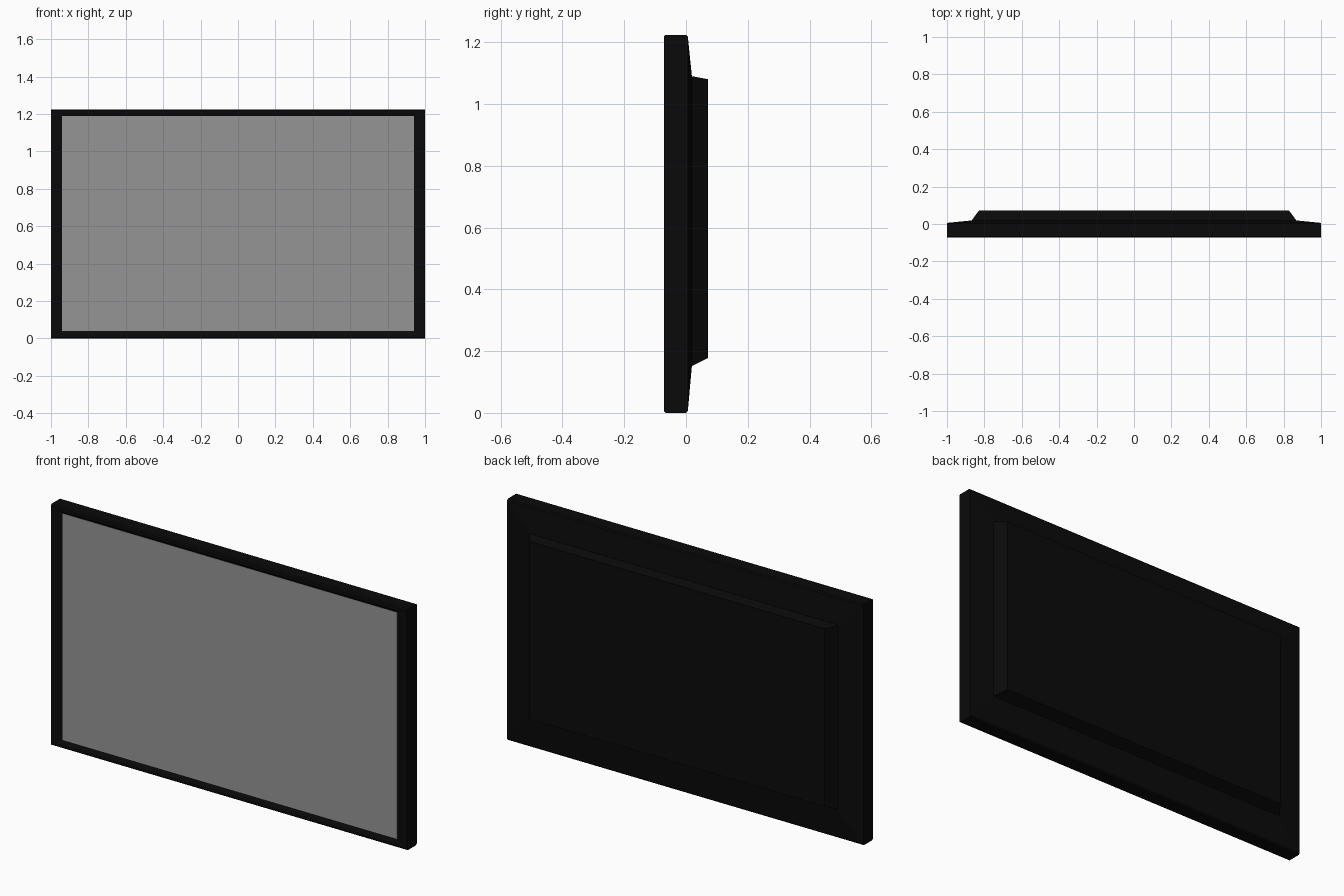
import bpy, bmesh

if "Cube" in bpy.data.objects:
    bpy.data.objects.remove(bpy.data.objects["Cube"])


def material(name, c):
    m = bpy.data.materials.new(name)
    m.diffuse_color = (c, c, c, 1)
    m.use_nodes = True
    m.node_tree.nodes["Principled BSDF"].inputs["Base Color"].default_value = m.diffuse_color
    return m


def ring(bm, hx, lo, hi, y):
    return [bm.verts.new(p) for p in
            ((-hx, y, lo), (hx, y, lo), (hx, y, hi), (-hx, y, hi))]


def loft(name, sections, mat, cap_start=True):
    """Join rectangular sections (half width, bottom, top, depth) into one shell."""
    bm = bmesh.new()
    rings = [ring(bm, *s) for s in sections]
    for a, b in zip(rings, rings[1:]):
        for i in range(4):
            j = (i + 1) % 4
            bm.faces.new((a[i], a[j], b[j], b[i]))
    if cap_start:
        bm.faces.new(rings[0])
    bm.faces.new(rings[-1][::-1])
    bmesh.ops.recalc_face_normals(bm, faces=bm.faces[:])
    me = bpy.data.meshes.new(name)
    bm.to_mesh(me)
    bm.free()
    ob = bpy.data.objects.new(name, me)
    me.materials.append(mat)
    bpy.context.collection.objects.link(ob)
    return ob


black = material("black_plastic", 0.003)
grey = material("screen_grey", 0.3)

# Casing: recessed bezel, chamfered rim, sloping back and raised rear panel
loft("casing", [
    (0.94, 0.04, 1.19, -0.064),
    (0.97, 0.02, 1.205, -0.072),
    (1.00, 0.006, 1.218, -0.072),
    (1.00, 0.0, 1.224, -0.066),
    (1.00, 0.0, 1.224, 0.0),
    (1.00, 0.006, 1.218, 0.006),
    (0.868, 0.152, 1.09, 0.019),
    (0.829, 0.178, 1.08, 0.072),
], black)

# Display panel set into the bezel
loft("screen", [
    (0.94, 0.04, 1.19, -0.0655),
    (0.94, 0.04, 1.19, -0.0630),
], grey)
